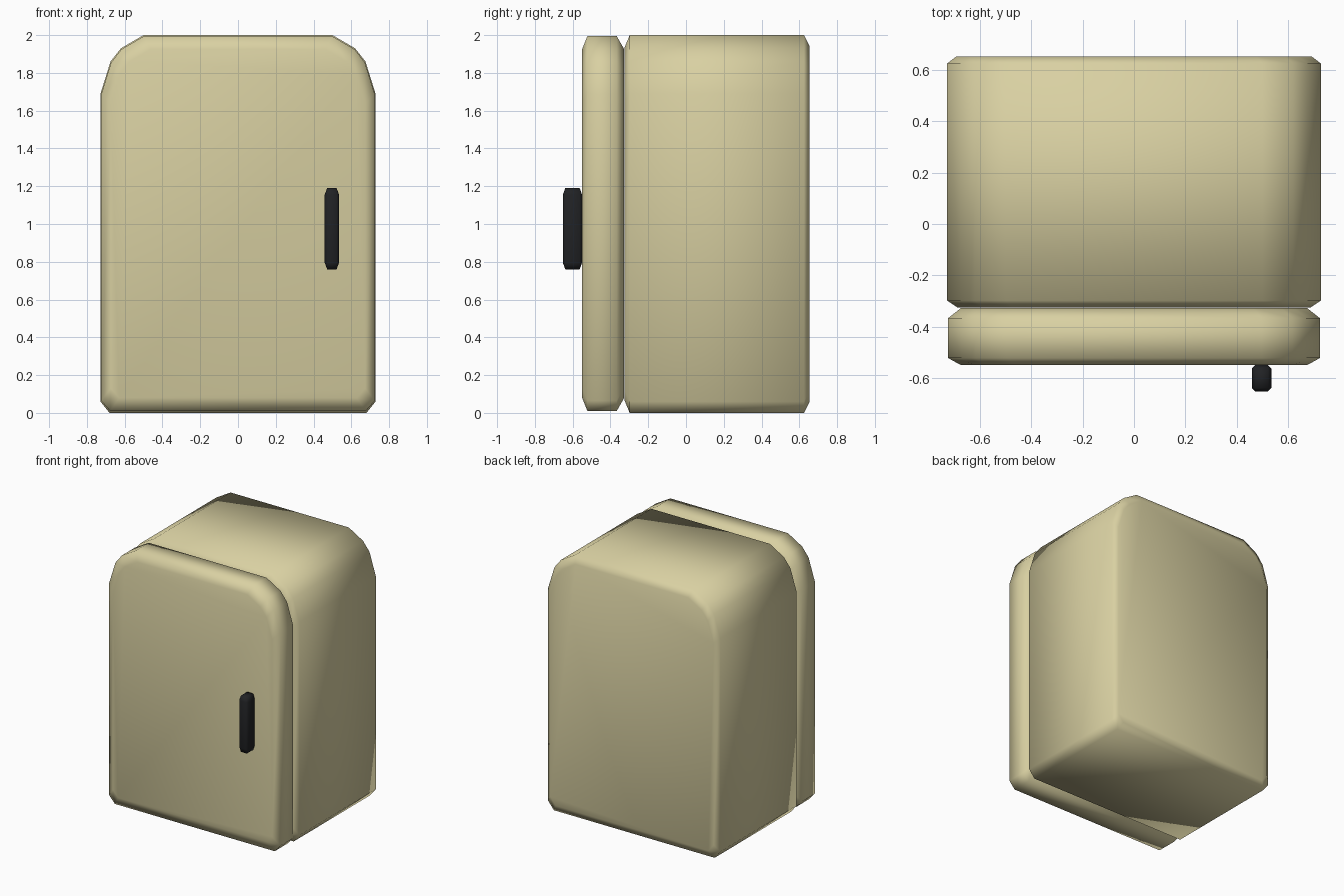
import bpy, bmesh

if "Cube" in bpy.data.objects:
    bpy.data.objects.remove(bpy.data.objects["Cube"])

def material(name, color):
    m = bpy.data.materials.new(name)
    m.diffuse_color = (*color, 1)
    m.use_nodes = True
    m.node_tree.nodes["Principled BSDF"].inputs["Base Color"].default_value = m.diffuse_color
    return m

cream = material("cream_enamel", (0.69, 0.63, 0.36))
black = material("black_plastic", (0.015, 0.016, 0.018))

def finish(name, bm, mat):
    bmesh.ops.recalc_face_normals(bm, faces=bm.faces)
    for f in bm.faces:
        f.smooth = True
    me = bpy.data.meshes.new(name)
    bm.to_mesh(me)
    bm.free()
    me.materials.append(mat)
    ob = bpy.data.objects.new(name, me)
    bpy.context.collection.objects.link(ob)
    return ob

# Right half of the rounded front outline (x, z), mirrored to the left
half = [(0.68, 0.0), (0.728, 0.06), (0.728, 1.69), (0.675, 1.86), (0.62, 1.93), (0.5, 2.0)]
outline = half + [(-x, z) for x, z in reversed(half)]

def shell(name, rings, bottom):
    """Loft the outline along y; each ring is (y, x scale, z scale about mid-height)."""
    bm = bmesh.new()
    loops = []
    for y, sx, sz in rings:
        loops.append([bm.verts.new((x * sx, y, 1 + (max(z, bottom) - 1) * sz)) for x, z in outline])
    n = len(outline)
    for a, b in zip(loops, loops[1:]):
        for i in range(n):
            bm.faces.new((a[i], a[(i + 1) % n], b[(i + 1) % n], b[i]))
    bm.faces.new(loops[0])
    bm.faces.new(loops[-1])
    return finish(name, bm, cream)

# Cabinet and door, both with chamfered front and back rims
shell("cabinet", [(-0.325, 0.945, 0.935), (-0.298, 1, 1), (0.625, 1, 1), (0.653, 0.95, 0.945)], 0.0)
shell("door", [(-0.55, 0.925, 0.925), (-0.522, 0.995, 0.995), (-0.367, 0.995, 0.995),
               (-0.327, 0.925, 0.925)], 0.005)

# Handle: a chamfered upright bar
bm = bmesh.new()
bmesh.ops.create_cube(bm, size=1)
for v in bm.verts:
    v.co.x = 0.497 + v.co.x * 0.076
    v.co.y = -0.601 + v.co.y * 0.102
    v.co.z = 0.975 + v.co.z * 0.43
bmesh.ops.bevel(bm, geom=bm.edges[:], offset=0.013, segments=1, affect='EDGES')
# Lengthen the end chamfers
for v in bm.verts:
    d = v.co.z - 0.975
    if 0.19 < abs(d) < 0.21:
        v.co.z = 0.975 + (0.18 if d > 0 else -0.18)
finish("handle", bm, black)
